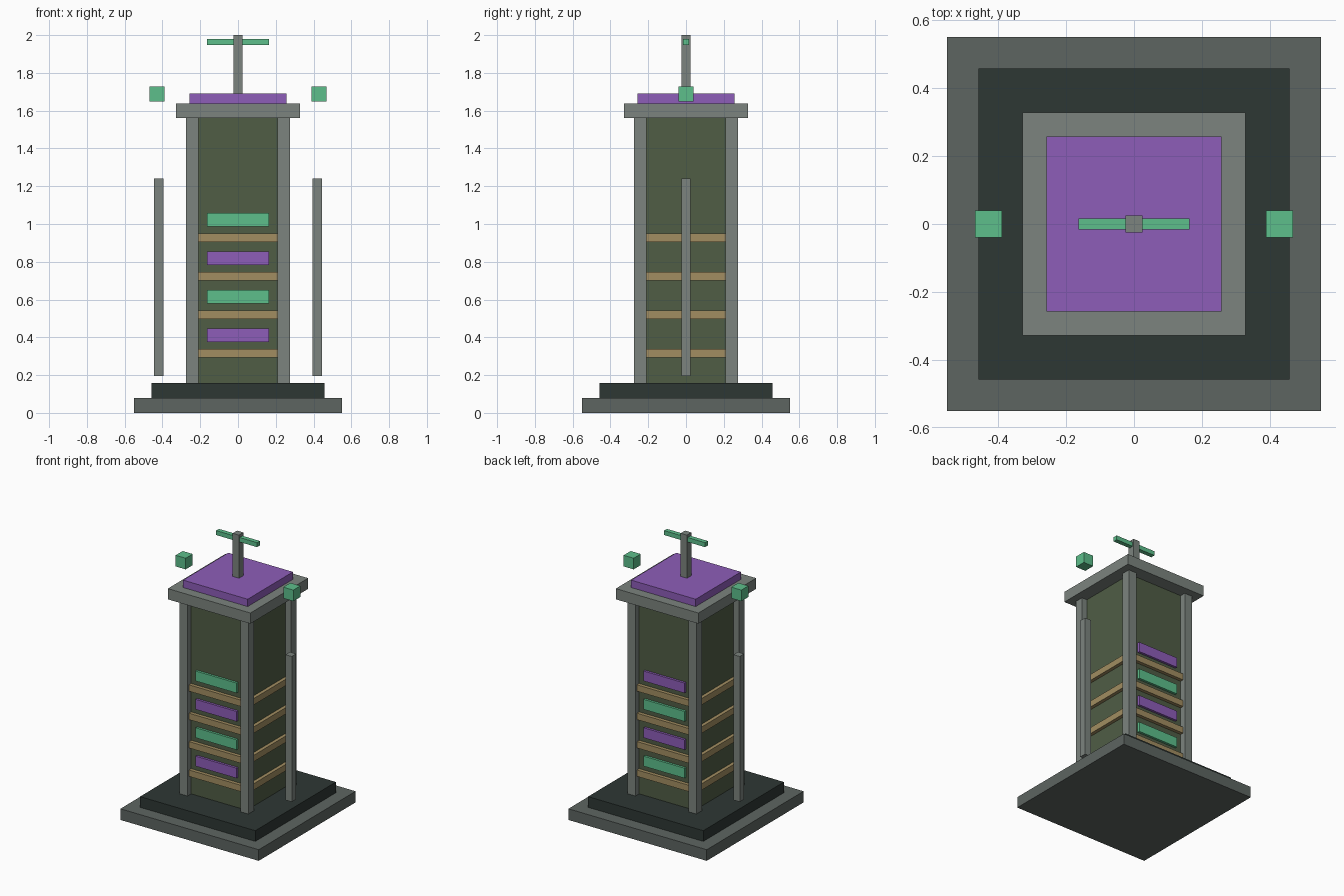
import bpy

if "Cube" in bpy.data.objects:
    bpy.data.objects.remove(bpy.data.objects["Cube"])


def material(name, rgb):
    m = bpy.data.materials.new(name)
    m.diffuse_color = (*rgb, 1)
    m.use_nodes = True
    m.node_tree.nodes["Principled BSDF"].inputs["Base Color"].default_value = m.diffuse_color
    return m


STONE = material("stone", (0.11, 0.13, 0.12))
DARK = material("dark_stone", (0.027, 0.038, 0.034))
STEEL = material("steel", (0.20, 0.23, 0.21))
OLIVE = material("olive", (0.08, 0.11, 0.06))
TAN = material("tan", (0.36, 0.27, 0.12))
GREEN = material("green", (0.11, 0.52, 0.26))
PURPLE = material("purple", (0.27, 0.11, 0.48))


def box(name, x, y, half_x, half_y, z0, z1, mat):
    """Box centred on x, y that spans z0 to z1."""
    bpy.ops.mesh.primitive_cube_add(size=2, location=(x, y, (z0 + z1) / 2))
    ob = bpy.context.object
    ob.name = name
    ob.scale = (half_x, half_y, (z1 - z0) / 2)
    bpy.ops.object.transform_apply(location=False, rotation=False, scale=True)
    ob.data.materials.append(mat)
    return ob


# Stepped plinth and tower core
box("base_slab", 0, 0, 0.55, 0.55, 0, 0.08, STONE)
box("base_step", 0, 0, 0.458, 0.458, 0.08, 0.157, DARK)
box("tower_core", 0, 0, 0.232, 0.232, 0.157, 1.56, OLIVE)

# Corner posts
for sx in (-1, 1):
    for sy in (-1, 1):
        box("corner_post", sx * 0.242, sy * 0.242, 0.032, 0.032, 0.157, 1.56, STEEL)

# Bands around the core, with panels in alternating colours front and back
for i in range(4):
    z = 0.292 + i * 0.204
    box("band", 0, 0, 0.257, 0.257, z, z + 0.046, TAN)
    colours = (PURPLE, GREEN) if i % 2 == 0 else (GREEN, PURPLE)
    for side, y, mat in (("front", -0.237, colours[0]), ("back", 0.237, colours[1])):
        box(side + "_panel", 0, y, 0.163, 0.012, z + 0.083, z + 0.155, mat)

# Roof and mast
box("roof_slab", 0, 0, 0.328, 0.328, 1.56, 1.637, STEEL)
box("roof_plate", 0, 0, 0.257, 0.257, 1.637, 1.69, PURPLE)
box("mast", 0, 0, 0.025, 0.025, 1.69, 2.0, STEEL)
box("mast_crossbar", 0, 0, 0.163, 0.016, 1.947, 1.979, GREEN)

# Free-standing side poles and the floating cubes above them
for sx in (-1, 1):
    box("side_pole", sx * 0.42, 0, 0.025, 0.025, 0.195, 1.24, STEEL)
    box("floating_cube", sx * 0.428, 0, 0.04, 0.04, 1.649, 1.729, GREEN)
